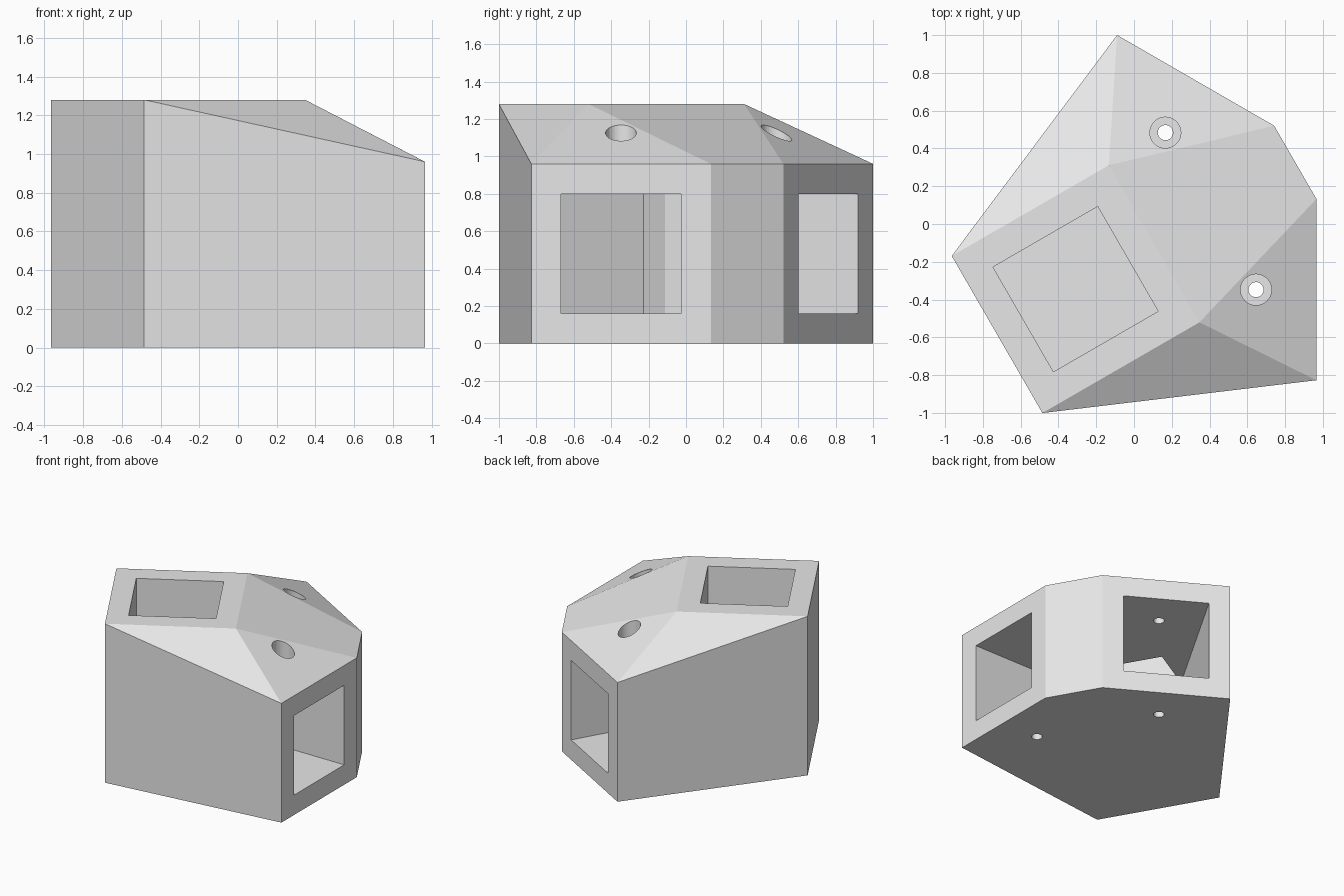
import bpy
import bmesh
from math import radians, cos, sin
from mathutils import Matrix, Vector

if "Cube" in bpy.data.objects:
    bpy.data.objects.remove(bpy.data.objects["Cube"], do_unlink=True)

HIGH, LOW, FLOOR, CEILING = 1.28, 0.96, 0.16, 0.80
WINDOW = 0.64      # width of every square opening
SIDE_ANGLE = 30    # side openings turn this far from the symmetry axis

grey = bpy.data.materials.new("plain grey")
grey.use_nodes = True
grey.diffuse_color = (0.8, 0.8, 0.8, 1)
grey.node_tree.nodes["Principled BSDF"].inputs["Base Color"].default_value = (0.8, 0.8, 0.8, 1)


def make_object(name, bm):
    bmesh.ops.recalc_face_normals(bm, faces=bm.faces)
    mesh = bpy.data.meshes.new(name)
    bm.to_mesh(mesh)
    bm.free()
    obj = bpy.data.objects.new(name, mesh)
    bpy.context.collection.objects.link(obj)
    mesh.materials.append(grey)
    return obj


def cut(body, bm):
    """Subtract a closed shape from the body."""
    cutter = make_object("cutter", bm)
    cutter.hide_render = True
    mod = body.modifiers.new("cut", "BOOLEAN")
    mod.operation, mod.solver, mod.object = "DIFFERENCE", "EXACT", cutter
    bpy.context.view_layer.objects.active = body
    bpy.ops.object.modifier_apply(modifier=mod.name)
    bpy.data.objects.remove(cutter, do_unlink=True)


def box(x0, x1, width, z0, z1, matrix=Matrix()):
    bm = bmesh.new()
    place = Matrix.Translation(((x0 + x1) / 2, 0, (z0 + z1) / 2))
    size = Matrix.Diagonal((x1 - x0, width, z1 - z0, 1))
    bmesh.ops.create_cube(bm, size=1, matrix=matrix @ place @ size)
    return bm


def shaft(centre, radius, z0, z1):
    bm = bmesh.new()
    bmesh.ops.create_cone(bm, cap_ends=True, segments=48, radius1=radius, radius2=radius,
                          depth=z1 - z0,
                          matrix=Matrix.Translation((centre.x, centre.y, (z0 + z1) / 2)))
    return bm


# Housing: six-sided outline, symmetric about the x axis, with a faceted roof
half = [(0, 0.48), (1.343, 1.055), (1.823, 0.224)]
outline = half + [(x, -y) for x, y in reversed(half)]
bm = bmesh.new()
base = [bm.verts.new((x, y, 0)) for x, y in outline]
rim = [bm.verts.new((x, y, HIGH if x == 0 else LOW)) for x, y in outline]
ridge = [bm.verts.new((0.96, y, HIGH)) for y in (0.48, -0.48)]
bm.faces.new(base)
for i in range(6):
    j = (i + 1) % 6
    bm.faces.new((base[i], base[j], rim[j], rim[i]))
a, b, c, d, e, f = rim
g, h = ridge
for facet in ((a, g, h, f), (g, c, d, h), (a, b, g), (b, c, g), (f, h, e), (e, h, d)):
    bm.faces.new(facet)
housing = make_object("housing", bm)

# Top opening down to the inner floor
cut(housing, box(0.16, 0.16 + WINDOW, WINDOW, FLOOR, HIGH + 0.1))

# Side tunnels joining the top opening, each with a stepped screw hole
for side in (1, -1):
    turn = radians(SIDE_ANGLE * side)
    wall = Vector((1.583, 0.64 * side, 0))
    aim = Matrix.Translation(wall) @ Matrix.Rotation(turn, 4, "Z")
    cut(housing, box(-2 * WINDOW, 0.1, WINDOW, FLOOR, CEILING, aim))
    screw = wall - Vector((cos(turn), sin(turn), 0)) * WINDOW / 2
    cut(housing, shaft(screw, 0.04, -0.1, HIGH + 0.1))
    cut(housing, shaft(screw, 0.082, 0.96, HIGH + 0.1))

# Turn the finished housing into its resting position
housing.data.transform(Matrix.Translation((-0.725, -0.585, 0)) @ Matrix.Rotation(radians(30), 4, "Z"))
housing.data.update()
